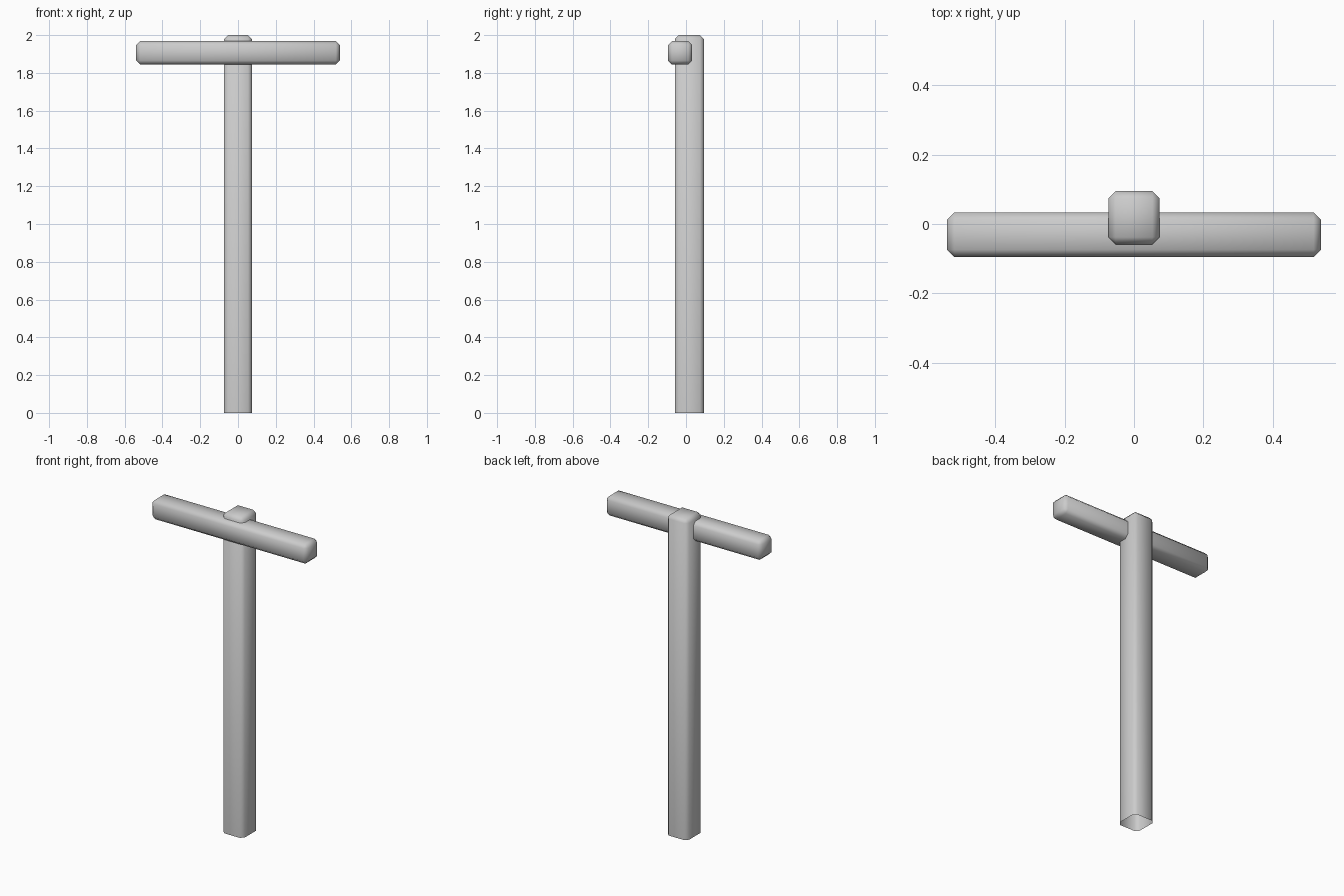
import bpy, bmesh
from mathutils import Vector

if "Cube" in bpy.data.objects:
    bpy.data.objects.remove(bpy.data.objects["Cube"])


def chamfered_beam(name, lo, hi, bevel, open_bottom=False):
    """Box between two corners with chamfered edges and smooth shading."""
    lo, hi = Vector(lo), Vector(hi)
    bm = bmesh.new()
    bmesh.ops.create_cube(bm, size=1)
    for v in bm.verts:
        v.co = (lo + hi) / 2 + v.co * (hi - lo)
    if open_bottom:
        bm.normal_update()
        base = [f for f in bm.faces if f.normal.z < -0.9]
        bmesh.ops.delete(bm, geom=base, context='FACES_ONLY')
    edges = [e for e in bm.edges if not e.is_boundary]
    bmesh.ops.bevel(bm, geom=edges, offset=bevel, offset_type='OFFSET',
                    segments=1, profile=0.5, affect='EDGES')
    for f in bm.faces:
        f.smooth = True
    mesh = bpy.data.meshes.new(name)
    bm.to_mesh(mesh)
    bm.free()
    obj = bpy.data.objects.new(name, mesh)
    bpy.context.collection.objects.link(obj)
    return obj


# Upright post, open underneath
chamfered_beam("post", (-0.074, -0.059, 0), (0.074, 0.095, 2.0), 0.021, True)

# Crossbar let into the front of the post
chamfered_beam("crossbar", (-0.539, -0.095, 1.844), (0.539, 0.033, 1.968), 0.021)
